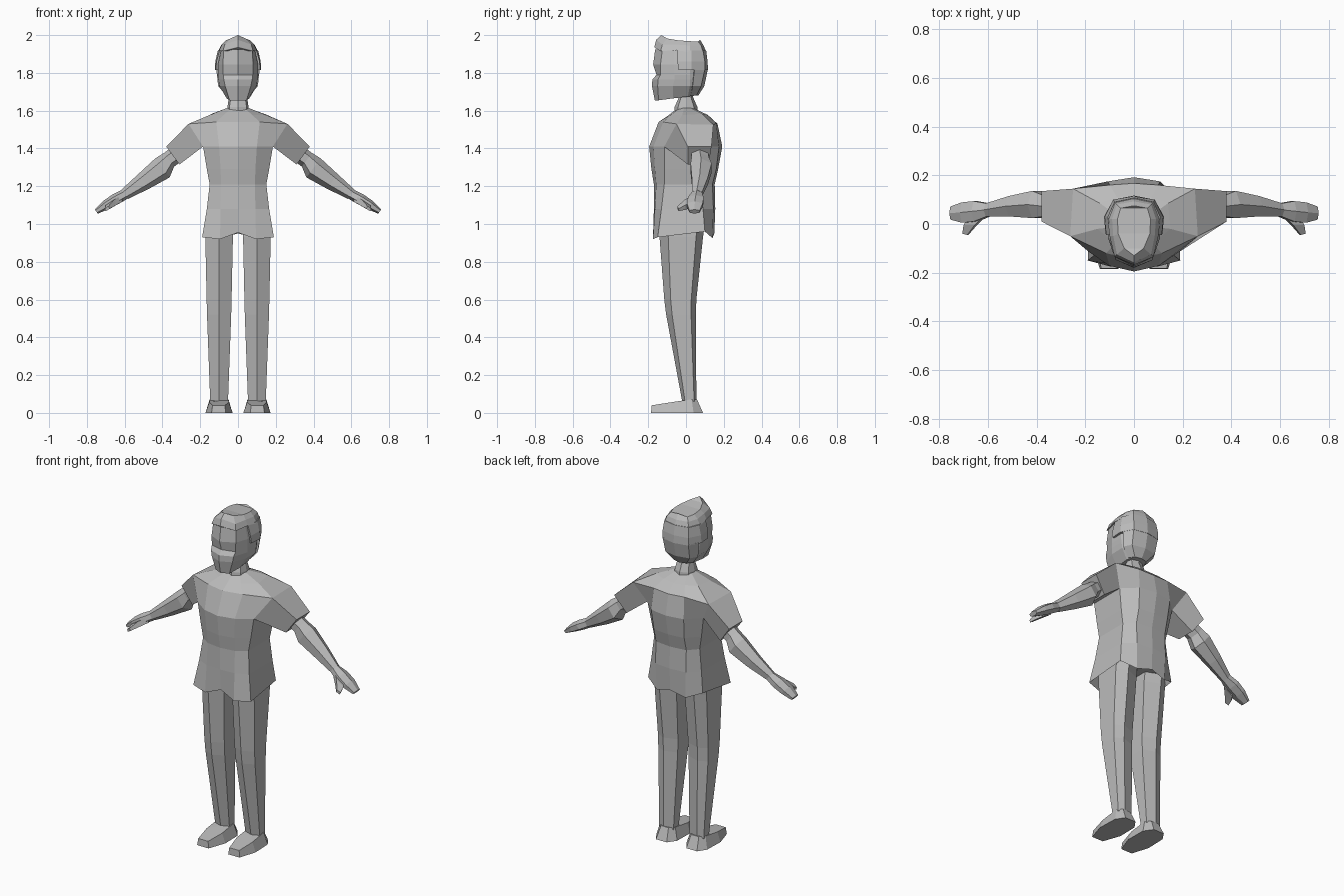
import bpy, bmesh, math
from mathutils import Vector

grey = bpy.data.materials.new("plain grey")
grey.diffuse_color = (0.5, 0.5, 0.5, 1)


def sym(half):
    """Full ring from a front-to-back half outline on the +x side."""
    return half + [(-x, y, z) for x, y, z in half[-2:0:-1]]


def level(z, *pts):
    return sym([(x, y, z) for x, y in pts])


def loft(name, rings, side=1, edit=None):
    """Join equal rings with quads; close both ends with strips."""
    bm = bmesh.new()
    vs = [[bm.verts.new((side * x, y, z)) for x, y, z in r] for r in rings]
    n = len(rings[0])
    for a, b in zip(vs, vs[1:]):
        for i in range(n):
            j = (i + 1) % n
            bm.faces.new((a[i], a[j], b[j], b[i]))
    for r in (vs[0], vs[-1]):
        for i in range(n // 2):
            quad = [r[i], r[i + 1], r[n - i - 1], r[(n - i) % n]]
            bm.faces.new(list(dict.fromkeys(quad)))
    bmesh.ops.recalc_face_normals(bm, faces=bm.faces)
    if edit:
        edit(bm)
        bmesh.ops.recalc_face_normals(bm, faces=bm.faces)
    me = bpy.data.meshes.new(name)
    bm.to_mesh(me)
    bm.free()
    me.materials.append(grey)
    ob = bpy.data.objects.new(name, me)
    bpy.context.collection.objects.link(ob)
    return ob


# Shirt: torso rings, then sleeves pulled out of the two side openings
def pull_sleeves(bm):
    def is_opening(f):
        c = f.calc_center_median()
        return abs(c.x) > 0.19 and 1.43 < c.z < 1.51 and abs(f.normal.x) > 0.6
    faces = [f for f in bm.faces if is_opening(f)]
    ends = bmesh.ops.extrude_discrete_faces(bm, faces=faces)["faces"]
    for f in ends:
        for v in f.verts:
            s = math.copysign(1, v.co.x)
            top, back = v.co.z > 1.47, v.co.y > 0
            v.co = (s * (0.38 if top else 0.31),
                    (0.135 if top else 0.12) if back else 0.01,
                    1.41 if top else 1.315)


loft("shirt", [
    level(0.985, (0, -.145), (.08, -.14), (.165, -.12), (.15, .08), (.09, .115), (0, .125)),
    sym([(0, -.16, .955), (.095, -.175, .92), (.19, -.15, .93),
         (.18, .1, .96), (.095, .14, .925), (0, .15, .95)]),
    level(1.08, (0, -.17), (.092, -.165), (.165, -.13), (.165, .09), (.1, .145), (0, .155)),
    level(1.21, (0, -.17), (.09, -.158), (.15, -.115), (.15, .085), (.1, .14), (0, .152)),
    level(1.29, (0, -.183), (.092, -.165), (.165, -.115), (.165, .09), (.1, .16), (0, .17)),
    level(1.41, (0, -.195), (.1, -.172), (.185, -.115), (.185, .1), (.107, .175), (0, .192)),
    sym([(0, -.145, 1.54), (.115, -.12, 1.54), (.262, -.05, 1.53),
         (.25, .145, 1.525), (.1, .16, 1.535), (0, .167, 1.53)]),
    sym([(0, -.1, 1.57), (.075, -.08, 1.578), (.15, -.02, 1.577),
         (.14, .085, 1.583), (.07, .11, 1.58), (0, .117, 1.576)]),
    level(1.613, (0, -.045), (.035, -.035), (.06, -.01), (.055, .025), (.035, .035), (0, .04)),
], edit=pull_sleeves)

# Neck
loft("neck", [
    level(z, (0, -a), (.8 * w, -.7 * a), (w, 0), (.8 * w, .7 * a), (0, a))
    for z, w, a in ((1.57, .06, .065), (1.62, .056, .06), (1.67, .048, .038), (1.72, .048, .035))])

# Head with a creased face centre line
loft("head", [
    sym([(0, -.165, 1.655), (.045, -.145, 1.655), (.06, -.07, 1.665),
         (.06, .01, 1.675), (.04, .05, 1.68), (0, .06, 1.685)]),
    level(1.73, (0, -.18), (.068, -.15), (.098, -.07), (.1, .02), (.075, .07), (0, .085)),
    level(1.765, (0, -.178), (.075, -.148), (.104, -.06), (.105, .02), (.08, .08), (0, .095)),
    level(1.79, (0, -.156), (.078, -.135), (.106, -.06), (.108, .02), (.08, .08), (0, .1)),
    level(1.845, (0, -.174), (.08, -.135), (.106, -.06), (.108, .02), (.08, .08), (0, .1)),
    level(1.925, (0, -.163), (.075, -.125), (.088, -.06), (.09, .02), (.07, .07), (0, .09)),
])

# Hair: peaked top, side panels and nape
loft("hair_top", [
    sym([(0, -.168, 1.935), (.08, -.135, 1.915), (.1, -.05, 1.92),
         (.108, .02, 1.91), (.08, .09, 1.91), (0, .107, 1.91)]),
    sym([(0, -.158, 1.975), (.07, -.125, 1.95), (.085, -.05, 1.95),
         (.09, .02, 1.945), (.07, .08, 1.945), (0, .093, 1.945)]),
    sym([(0, -.13, 2.0), (.04, -.1, 1.982), (.065, -.04, 1.972),
         (.068, .02, 1.968), (.055, .065, 1.965), (0, .075, 1.975)]),
])
loft("hair_sides", [
    level(1.815, (0, -.03), (.117, -.04), (.123, .03), (.085, .1), (0, .117)),
    level(1.86, (0, -.03), (.114, -.045), (.12, .03), (.085, .1), (0, .114)),
    level(1.918, (0, -.03), (.098, -.045), (.107, .03), (.08, .09), (0, .107)),
])
loft("hair_nape", [
    level(1.68, (0, .02), (.062, .025), (.04, .055), (0, .065)),
    level(1.73, (0, .02), (.105, .035), (.08, .08), (0, .097)),
    level(1.82, (0, .02), (.115, .045), (.085, .1), (0, .116)),
])

# Limb cross-sections run square to the sloping arm
ARM_N = Vector((0.6, 0, 0.8))


def arm_ring(x, y, z, rn, ry):
    c, ring = Vector((x, y, z)), []
    for k in range(6):
        t = math.pi / 6 + math.pi * k / 3
        ring.append(tuple(c + ARM_N * (rn * math.sin(t)) +
                          Vector((0, ry * math.cos(t) / 0.87, 0))))
    return ring


for side, tag in ((1, "left"), (-1, "right")):
    # Arm and hand
    loft(tag + "_arm", [
        arm_ring(.31, .07, 1.38, .045, .045),
        arm_ring(.365, .075, 1.34, .045, .045),
        arm_ring(.40, .08, 1.297, .063, .056),
        arm_ring(.50, .073, 1.225, .048, .042),
        arm_ring(.60, .058, 1.157, .03, .027)], side)
    loft(tag + "_hand", [
        arm_ring(.595, .058, 1.16, .028, .026),
        arm_ring(.65, .052, 1.13, .03, .042),
        arm_ring(.70, .047, 1.10, .026, .042),
        arm_ring(.75, .045, 1.066, .014, .027)], side)
    loft(tag + "_thumb", [
        [(.62, .03, 1.15), (.68, .03, 1.115), (.67, .03, 1.085), (.61, .03, 1.12)],
        [(.655, -.005, 1.13), (.70, -.005, 1.10), (.69, -.005, 1.075), (.645, -.005, 1.10)],
        [(.685, -.045, 1.095), (.705, -.04, 1.08), (.70, -.04, 1.068), (.68, -.045, 1.08)]], side)

    # Trouser leg: hip, thigh, knee, ankle
    legs = []
    for z, c, w, yf, yb in ((1.0, .1, .072, -.135, .1), (.93, .1, .073, -.14, .09),
                            (.6, .1, .066, -.115, .055), (.52, .1, .064, -.105, .052),
                            (.06, .1, .047, -.02, .055)):
        d = yb - yf
        legs.append([(c, yf, z), (c + w, yf + .2 * d, z), (c + w, yb - .16 * d, z),
                     (c + .2 * w, yb, z), (c - w, yb - .16 * d, z), (c - w, yf + .2 * d, z)])
    loft(tag + "_leg", legs, side)

    # Shoe: wide sole drawn in to the ankle and a low toe
    loft(tag + "_shoe", [
        [(.065, -.185, 0), (.14, -.185, 0), (.172, -.08, 0), (.168, .04, 0),
         (.135, .09, 0), (.065, .09, 0), (.03, .04, 0), (.028, -.08, 0)],
        [(.07, -.182, .04), (.135, -.182, .04), (.152, -.08, .056), (.15, .03, .072),
         (.125, .058, .072), (.075, .058, .072), (.05, .03, .072), (.048, -.08, .056)]], side)
